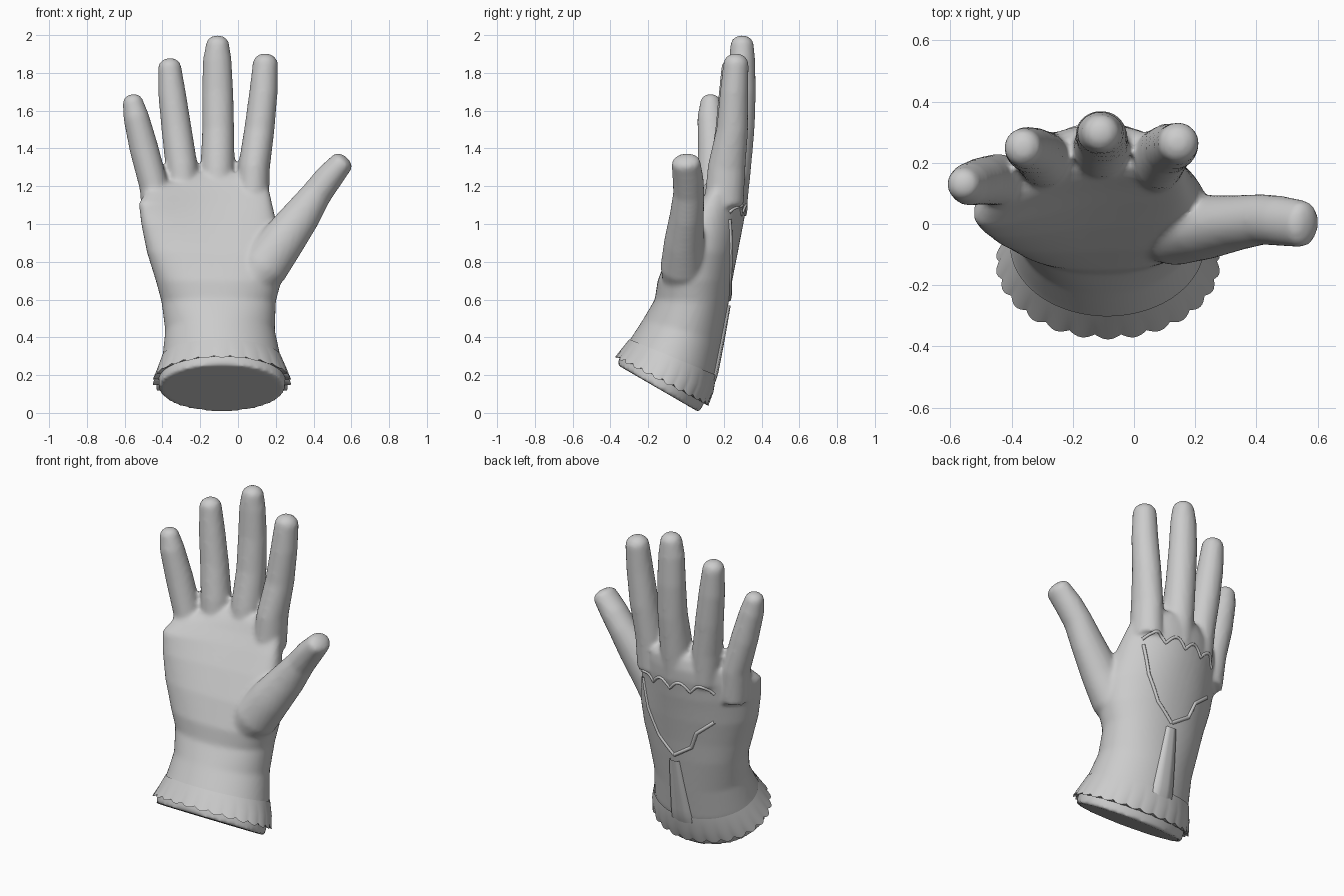
import bpy, bmesh, math
from mathutils import Vector
from mathutils.bvhtree import BVHTree

if "Cube" in bpy.data.objects:
    bpy.data.objects.remove(bpy.data.objects["Cube"])

mat = bpy.data.materials.new("light_grey")
mat.diffuse_color = (0.6, 0.6, 0.6, 1)
mat.use_nodes = True
mat.node_tree.nodes["Principled BSDF"].inputs["Base Color"].default_value = mat.diffuse_color


def make(name, bm):
    bmesh.ops.recalc_face_normals(bm, faces=bm.faces)
    me = bpy.data.meshes.new(name)
    bm.to_mesh(me)
    bm.free()
    ob = bpy.data.objects.new(name, me)
    bpy.context.collection.objects.link(ob)
    me.materials.append(mat)
    for p in me.polygons:
        p.use_smooth = True
    return ob


def loft(bm, rings, caps=True):
    rows = [[bm.verts.new(p) for p in r] for r in rings]
    n = len(rows[0])
    for a, b in zip(rows, rows[1:]):
        for i in range(n):
            j = (i + 1) % n
            bm.faces.new((a[i], a[j], b[j], b[i]))
    if caps:
        bm.faces.new(rows[0][::-1])
        bm.faces.new(rows[-1])


def section(fy, fz, by, bz, x0, x1, k=0.0, e=1.0, n=64):
    """Tilted oval ring through a front and a back point, bowed sideways by k."""
    out = []
    for i in range(n):
        a = 2 * math.pi * i / n
        c, s = math.cos(a), math.sin(a)
        c = math.copysign(abs(c) ** e, c)
        s = math.copysign(abs(s) ** e, s)
        x = (x0 + x1) / 2 + c * (x1 - x0) / 2
        t = (1 + s) / 2
        out.append(Vector((x, fy + (by - fy) * t - k * (x + 0.08) ** 2, fz + (bz - fz) * t)))
    return out


def finger(bm, pts, blunt=0.8, n=24):
    """Tube along (x, y, z, side radius, depth radius) with a rounded tip."""
    pos = [Vector(p[:3]) for p in pts]
    rings = []

    def ring(c, t, a, b):
        u = Vector((0, 1, 0)).cross(t).normalized()
        v = t.cross(u)
        rings.append([c + u * a * math.cos(2 * math.pi * i / n) + v * b * math.sin(2 * math.pi * i / n)
                      for i in range(n)])
    for i, p in enumerate(pts):
        t = (pos[min(i + 1, len(pts) - 1)] - pos[max(i - 1, 0)]).normalized()
        ring(pos[i], t, p[3], p[4])
    for d in (20, 40, 60, 78):
        r = math.radians(d)
        ring(pos[-1] + t * p[3] * blunt * math.sin(r), t, p[3] * math.cos(r), p[4] * math.cos(r))
    loft(bm, rings)


# Palm, wrist and cuff
bm = bmesh.new()
loft(bm, [section(*s) for s in (
    (-0.365, 0.255, 0.07, 0.003, -0.42, 0.25),
    (-0.345, 0.31, 0.10, 0.06, -0.42, 0.25),
    (-0.295, 0.39, 0.155, 0.20, -0.40, 0.225),
    (-0.23, 0.49, 0.19, 0.38, -0.385, 0.195),
    (-0.165, 0.60, 0.225, 0.58, -0.405, 0.20, 0.1, 0.92),
    (-0.15, 0.70, 0.245, 0.70, -0.435, 0.23, 0.25, 0.9),
    (-0.09, 0.85, 0.275, 0.85, -0.482, 0.24, 0.45, 0.88),
    (-0.01, 1.00, 0.305, 1.00, -0.512, 0.205, 0.65, 0.88),
    (0.06, 1.11, 0.325, 1.11, -0.525, 0.18, 0.8, 0.88),
    (0.11, 1.18, 0.328, 1.18, -0.48, 0.165, 0.8, 0.9),
    (0.15, 1.24, 0.32, 1.24, -0.34, 0.14, 0.8, 0.9),
    (0.18, 1.27, 0.30, 1.27, -0.27, 0.06, 0.8, 0.9))])

# Little, ring, middle and index fingers, then the thumb
finger(bm, [(-0.42, 0.13, 1.0, 0.085, 0.09), (-0.445, 0.145, 1.2, 0.077, 0.085),
            (-0.498, 0.14, 1.4, 0.077, 0.078), (-0.54, 0.13, 1.57, 0.068, 0.07),
            (-0.557, 0.13, 1.645, 0.055, 0.055)])
finger(bm, [(-0.285, 0.2, 1.1, 0.085, 0.095), (-0.298, 0.215, 1.3, 0.085, 0.09),
            (-0.325, 0.235, 1.5, 0.08, 0.08), (-0.348, 0.245, 1.68, 0.074, 0.073),
            (-0.362, 0.25, 1.83, 0.062, 0.063)])
finger(bm, [(-0.11, 0.225, 1.1, 0.09, 0.1), (-0.108, 0.25, 1.3, 0.09, 0.095),
            (-0.105, 0.28, 1.5, 0.085, 0.083), (-0.108, 0.295, 1.7, 0.083, 0.075),
            (-0.11, 0.297, 1.87, 0.076, 0.069), (-0.108, 0.297, 1.95, 0.062, 0.062)])
finger(bm, [(0.075, 0.2, 1.1, 0.09, 0.105), (0.085, 0.215, 1.3, 0.084, 0.1),
            (0.113, 0.245, 1.5, 0.08, 0.084), (0.135, 0.255, 1.7, 0.075, 0.075),
            (0.145, 0.265, 1.85, 0.067, 0.067)])
finger(bm, [(0.06, 0.0, 0.68, 0.11, 0.12), (0.14, -0.015, 0.78, 0.13, 0.12),
            (0.235, -0.01, 0.91, 0.118, 0.105), (0.34, 0.005, 1.05, 0.1, 0.09),
            (0.42, 0.015, 1.165, 0.08, 0.083), (0.48, 0.01, 1.245, 0.075, 0.082),
            (0.55, 0.0, 1.325, 0.062, 0.077)], 0.6)
hand = make("glove_hand", bm)
rm = hand.modifiers.new("fuse", 'REMESH')
rm.mode = 'VOXEL'
rm.voxel_size = 0.013
rm.use_smooth_shade = True
sm = hand.modifiers.new("soften", 'SMOOTH')
sm.factor = 0.5
sm.iterations = 6

deps = bpy.context.evaluated_depsgraph_get()
tree = BVHTree.FromObject(hand, deps)


def on_back(x, z, lift=0.0):
    hit = tree.ray_cast(Vector((x, 2, z)), Vector((0, -1, 0)))
    return hit[0] + hit[1] * lift if hit[0] else None


def seam(name, pts, radius, steps=8):
    """Raised thread laid over the back of the hand."""
    path = []
    for (x0, z0), (x1, z1) in zip(pts, pts[1:]):
        for i in range(steps):
            t = i / steps
            p = on_back(x0 + (x1 - x0) * t, z0 + (z1 - z0) * t)
            if p:
                path.append(p)
    cu = bpy.data.curves.new(name, 'CURVE')
    cu.dimensions = '3D'
    cu.bevel_depth = radius
    cu.bevel_resolution = 2
    sp = cu.splines.new('POLY')
    sp.points.add(len(path) - 1)
    for q, p in zip(sp.points, path):
        q.co = (*p, 1)
    cu.materials.append(mat)
    bpy.context.collection.objects.link(bpy.data.objects.new(name, cu))


# Scalloped knuckle edge and the V-shaped gathers on the back
scallop = [(-0.36 + 0.5 * i / 32, 1.05 + 0.05 * abs(math.sin(math.pi * i / 8))) for i in range(33)]
seam("knuckle_scallop", scallop, 0.009, 2)
seam("gather_left", [(-0.08, 0.60), (-0.2, 0.68), (-0.24, 0.78), (-0.36, 0.88)], 0.011)
seam("gather_right", [(-0.08, 0.60), (0.02, 0.70), (0.09, 0.85), (0.13, 1.05)], 0.010)

# Overlapping placket down the back of the cuff
bm = bmesh.new()
rows = []
for i in range(13):
    z = 0.57 - 0.43 * i / 12
    w = 0.03 + 0.04 * i / 12
    rows.append([bm.verts.new(on_back(-0.08 + w * s, z, lift))
                 for s, lift in ((-1.05, -0.01), (-1, 0.012), (-0.3, 0.014), (0.3, 0.014), (1, 0.012), (1.05, -0.01))])
for a, b in zip(rows, rows[1:]):
    for j in range(5):
        bm.faces.new((a[j], a[j + 1], b[j + 1], b[j]))
make("cuff_placket", bm)

# Flared cuff edge with a scalloped rim
N = 208
top = section(-0.30, 0.39, 0.16, 0.20, -0.403, 0.228, n=N)
mid = section(-0.34, 0.34, 0.145, 0.11, -0.428, 0.258, n=N)
rim = section(-0.372, 0.30, 0.12, 0.045, -0.45, 0.28, n=N)
inner = section(-0.345, 0.30, 0.09, 0.055, -0.418, 0.248, n=N)
centre = sum(rim, Vector()) / N
for i, p in enumerate(rim):
    wave = abs(math.sin(math.pi * i / 8))
    p += (p - centre) * 0.03 * (wave - 0.8) + Vector((0, -0.45, -0.9)) * 0.016 * (wave - 0.5)
bm = bmesh.new()
loft(bm, [top, mid, rim, inner], caps=False)
trim = make("cuff_scalloped_edge", bm)
bpy.ops.object.select_all(action='DESELECT')
trim.select_set(True)
bpy.context.view_layer.objects.active = trim
bpy.ops.object.shade_smooth_by_angle(angle=math.radians(40))
